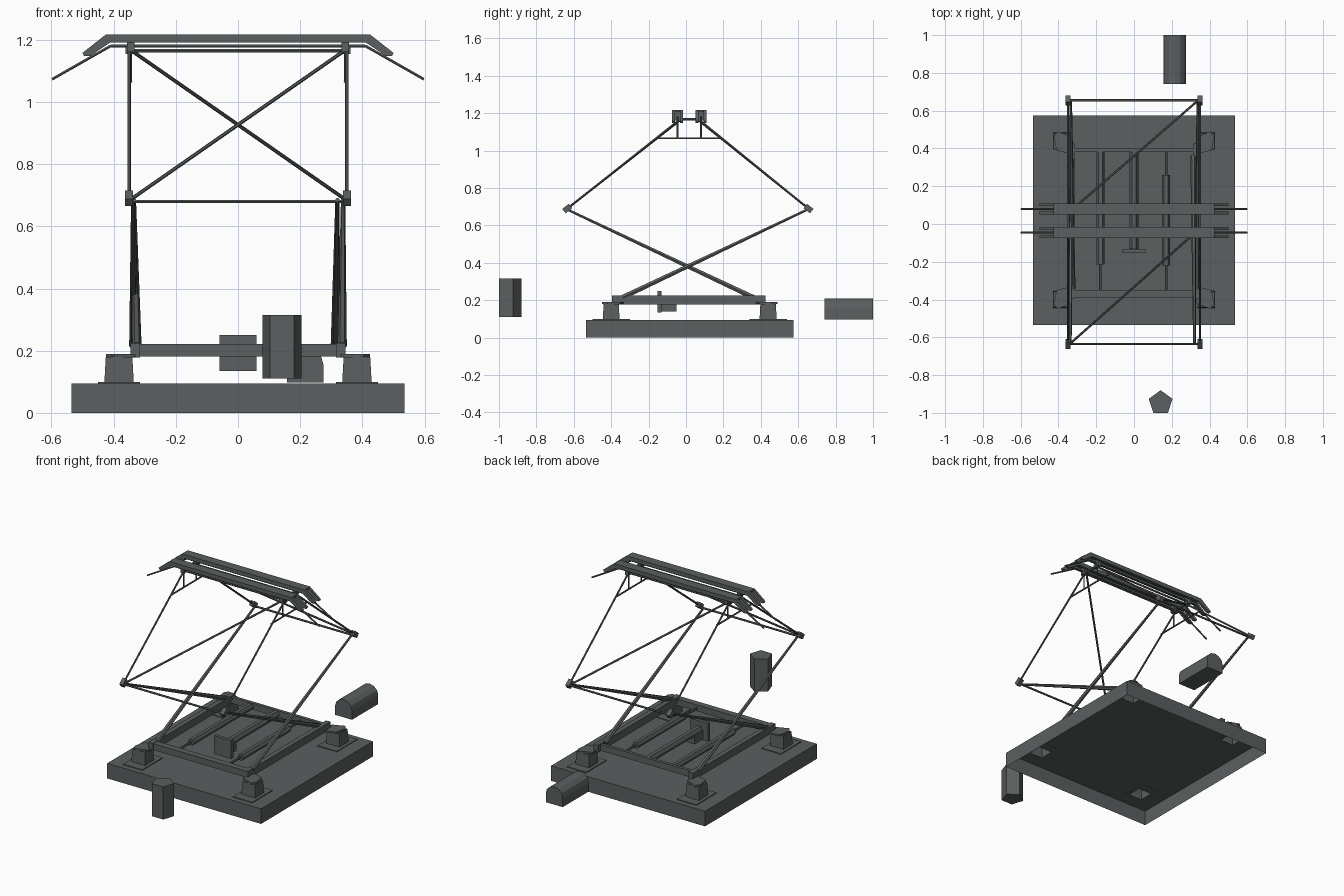
import bpy, bmesh, math
from mathutils import Vector, Matrix

if "Cube" in bpy.data.objects:
    bpy.data.objects.remove(bpy.data.objects["Cube"])

grey = bpy.data.materials.new("dark grey metal")
grey.diffuse_color = (0.105, 0.115, 0.115, 1)
grey.use_nodes = True
grey.node_tree.nodes["Principled BSDF"].inputs["Base Color"].default_value = grey.diffuse_color


def finish(name, bm, normals=True):
    if normals:
        bmesh.ops.recalc_face_normals(bm, faces=bm.faces[:])
    me = bpy.data.meshes.new(name)
    bm.to_mesh(me)
    bm.free()
    me.materials.append(grey)
    ob = bpy.data.objects.new(name, me)
    bpy.context.collection.objects.link(ob)
    return ob


def box(name, x, y, z, tilt=0):
    """Box from three (min, max) ranges, optionally tilted about x."""
    bm = bmesh.new()
    size = [b - a for a, b in (x, y, z)]
    mid = Vector([(a + b) / 2 for a, b in (x, y, z)])
    m = Matrix.Translation(mid) @ Matrix.Rotation(tilt, 4, 'X') @ Matrix.Diagonal((*size, 1))
    bmesh.ops.create_cube(bm, size=1, matrix=m)
    return finish(name, bm)


def rod(name, a, b, r1, r2=None, sides=6):
    """Straight, optionally tapered rod between two points."""
    a, b = Vector(a), Vector(b)
    d = b - a
    bm = bmesh.new()
    m = Matrix.Translation((a + b) / 2) @ d.to_track_quat('Z', 'Y').to_matrix().to_4x4()
    m = m @ Matrix.Rotation(math.pi / sides, 4, 'Z')
    bmesh.ops.create_cone(bm, cap_ends=True, segments=sides, radius1=r1,
                          radius2=r1 if r2 is None else r2, depth=d.length, matrix=m)
    return finish(name, bm)


def prism(name, pts, offset):
    """Extrude a closed polygon along an offset."""
    bm = bmesh.new()
    f = bm.faces.new([bm.verts.new(p) for p in pts])
    ext = bmesh.ops.extrude_face_region(bm, geom=[f], use_keep_orig=True)
    bmesh.ops.translate(bm, vec=offset,
                        verts=[v for v in ext["geom"] if isinstance(v, bmesh.types.BMVert)])
    return finish(name, bm)


# Roof base: shell open below, with the hollow insulators raised from its top
xs = (-0.535, -0.43, -0.335, 0.335, 0.43, 0.535)
ys = (-0.535, -0.445, -0.355, 0.393, 0.485, 0.575)
bm = bmesh.new()
grid = [[bm.verts.new((x, y, 0.095)) for y in ys] for x in xs]
feet = []
for i in range(5):
    for j in range(5):
        f = bm.faces.new((grid[i][j], grid[i + 1][j], grid[i + 1][j + 1], grid[i][j + 1]))
        if i in (1, 3) and j in (1, 3):
            feet.append(f)
rim = [e for e in bm.edges if e.is_boundary]
ext = bmesh.ops.extrude_edge_only(bm, edges=rim)
for v in ext["geom"]:
    if isinstance(v, bmesh.types.BMVert):
        v.co.z = 0
for f in bmesh.ops.extrude_discrete_faces(bm, faces=feet)["faces"]:
    mid = f.calc_center_median()
    for v in f.verts:
        v.co = mid + (v.co - mid) * 0.9
        v.co.z = 0.18
finish("base_shell", bm)

for sx in (-1, 1):
    for yc, sy in ((-0.4, -1), (0.44, 1)):
        # thin flange round each insulator, and bracket to the frame
        for k in (-1, 1):
            xa = sorted((sx * (0.3825 + k * 0.046), sx * (0.3825 + k * 0.067)))
            box("insulator_flange", xa, (yc - 0.1, yc + 0.1), (0.094, 0.1))
            yy = sorted((yc + k * 0.045, yc + k * 0.1))
            box("insulator_flange", sorted((sx * 0.3365, sx * 0.4285)), yy, (0.094, 0.1))
        prism("frame_bracket", [(sx * 0.33, yc - sy * 0.07, 0.18), (sx * 0.41, yc - sy * 0.05, 0.18),
                                (sx * 0.425, yc + sy * 0.02, 0.18), (sx * 0.405, yc + sy * 0.05, 0.18),
                                (sx * 0.33, yc + sy * 0.02, 0.18)], (0, 0, 0.01))
    # side rails of the lower frame
    box("side_rail", sorted((sx * 0.315, sx * 0.345)), (-0.395, 0.425), (0.178, 0.225))
box("front_rail", (-0.33, 0.33), (-0.39, -0.35), (0.182, 0.222))
box("back_rail", (-0.33, 0.33), (0.38, 0.4), (0.182, 0.222))

# Springs, pistons and drive inside the frame
rod("spring_left", (-0.178, 0.39, 0.2), (-0.178, -0.215, 0.2), 0.021)
rod("spring_rod_left", (-0.178, -0.2, 0.2), (-0.178, -0.36, 0.2), 0.007)
rod("spring_right", (0.17, 0.26, 0.2), (0.17, -0.22, 0.2), 0.021)
rod("spring_rod_right", (0.17, 0.39, 0.2), (0.17, -0.36, 0.2), 0.007)
rod("drive_shaft", (0, 0.39, 0.2), (0, -0.13, 0.2), 0.023)
box("drive_plate", (-0.06, 0.06), (-0.153, -0.132), (0.135, 0.25))
box("drive_block", (-0.025, 0.025), (-0.135, -0.05), (0.14, 0.2))

# Lower arms: (base x, knuckle x) for each; the two on a side cross
for name, xb, xk, y0, y1 in (("left_a", -0.325, -0.335, -0.34, 0.65),
                             ("left_b", -0.335, -0.337, 0.36, -0.635),
                             ("right_a", 0.335, 0.338, -0.34, 0.65),
                             ("right_b", 0.313, 0.32, 0.36, -0.635)):
    rod("lower_arm_" + name, (xb, y0, 0.215), (xk, y1, 0.685), 0.015, 0.007)

# Upper arms, knuckles and bracing, front and back
for name, yk, yh, s in (("front", -0.635, -0.035, -1), ("back", 0.655, 0.07, 1)):
    for sx in (-1, 1):
        x = 0.35 * sx
        box(name + "_knuckle", (x - 0.013, x + 0.013), (yk - 0.022, yk + 0.022),
            (0.675, 0.705), -s * 0.66)
        rod(name + "_upper_arm", (x, yk, 0.69), (x, yh, 1.165), 0.006)
        box(name + "_head_joint", (x - 0.012, x + 0.012), (yh - 0.012, yh + 0.012), (1.155, 1.175))
    rod(name + "_cross_tube", (-0.35, yk, 0.68), (0.35, yk, 0.68), 0.006)
    rod(name + "_head_tube", (-0.35, yh, 1.165), (0.35, yh, 1.165), 0.006)
    rod(name + "_diagonal", (s * 0.34, yk, 0.69), (-s * 0.335, yh, 1.16), 0.006)

# Head side links
for x in (-0.345, 0.345):
    rod("head_tie", (x, -0.035, 1.168), (x, 0.07, 1.168), 0.007)
    rod("head_lower_link", (x, -0.165, 1.065), (x, 0.19, 1.065), 0.005)
    for y in (-0.047, 0.077):
        rod("head_post", (x, y, 1.065), (x, y, 1.2), 0.004)

# Two collector shoes: channel strip, forked sloping ends, and a horn bar
for y in (-0.046, 0.08):
    box("collector_strip", (-0.425, 0.425), (y - 0.029, y + 0.029), (1.206, 1.217))
    for k in (-1, 1):
        yy = sorted((y + k * 0.014, y + k * 0.029))
        box("collector_wall", (-0.42, 0.42), yy, (1.192, 1.207))
        for sx in (-1, 1):
            prism("collector_fork", [(sx * 0.425, yy[0], 1.217), (sx * 0.5, yy[0], 1.158),
                                     (sx * 0.495, yy[0], 1.148), (sx * 0.475, yy[0], 1.148),
                                     (sx * 0.41, yy[0], 1.192)], (0, yy[1] - yy[0], 0))
    rod("horn_bar", (-0.41, y, 1.18), (0.41, y, 1.18), 0.005)
    for sx in (-1, 1):
        rod("horn", (sx * 0.41, y, 1.18), (sx * 0.598, y, 1.073), 0.005)
        box("shoe_mount", (sx * 0.345 - 0.012, sx * 0.345 + 0.012), (y - 0.016, y + 0.016), (1.16, 1.207))

# Detached five-sided post in front
prism("five_sided_post", [(0.141 + 0.066 * math.sin(i * math.tau / 5),
                           -0.946 + 0.066 * math.cos(i * math.tau / 5), 0.11) for i in range(5)],
      (0, 0, 0.205))

# Detached arched tank behind
arch = [(0.157, 0.74, 0.098), (0.275, 0.74, 0.098)]
arch += [(0.216 + 0.059 * math.cos(i * math.pi / 6), 0.74, 0.155 + 0.055 * math.sin(i * math.pi / 6))
         for i in range(7)]
prism("arched_tank", arch, (0, 0.26, 0))
